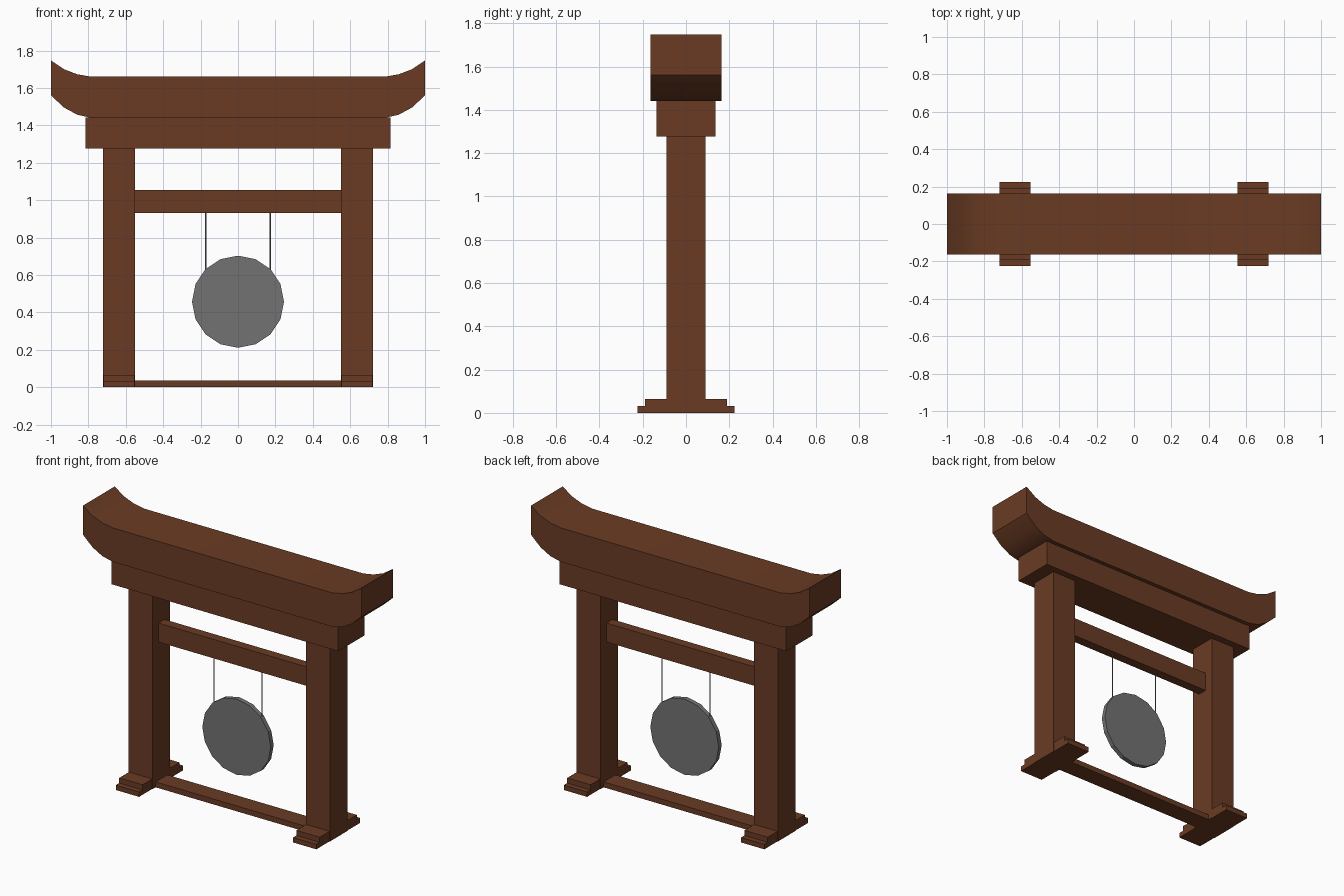
import bpy, bmesh, math
from mathutils import Matrix

if "Cube" in bpy.data.objects:
    bpy.data.objects.remove(bpy.data.objects["Cube"])


def material(name, rgb):
    m = bpy.data.materials.new(name)
    m.diffuse_color = (*rgb, 1)
    m.use_nodes = True
    m.node_tree.nodes["Principled BSDF"].inputs["Base Color"].default_value = m.diffuse_color
    return m


wood = material("brown wood", (0.144, 0.044, 0.017))
metal = material("grey metal", (0.17, 0.17, 0.17))


def finish(name, bm, mat):
    bmesh.ops.recalc_face_normals(bm, faces=bm.faces)
    me = bpy.data.meshes.new(name)
    bm.to_mesh(me)
    bm.free()
    me.materials.append(mat)
    ob = bpy.data.objects.new(name, me)
    bpy.context.collection.objects.link(ob)
    return ob


def box(name, x0, x1, half_y, z0, z1, mat=wood):
    bm = bmesh.new()
    bmesh.ops.create_cube(bm, size=1)
    bmesh.ops.scale(bm, vec=(x1 - x0, 2 * half_y, z1 - z0), verts=bm.verts)
    bmesh.ops.translate(bm, vec=((x0 + x1) / 2, 0, (z0 + z1) / 2), verts=bm.verts)
    return finish(name, bm, mat)


def cylinder(name, radius, depth, sides, matrix, mat=metal):
    bm = bmesh.new()
    bmesh.ops.create_cone(bm, cap_ends=True, segments=sides, radius1=radius,
                          radius2=radius, depth=depth, matrix=matrix)
    return finish(name, bm, mat)


# curved top beam: half section mirrored, lofted as strips front to back
section = [(0.785, 1.44, 1.66), (0.86, 1.457, 1.673), (0.93, 1.495, 1.70), (1.0, 1.56, 1.747)]
stations = [(-x, b, t) for x, b, t in reversed(section)] + section
bm = bmesh.new()
rings = [[bm.verts.new(p) for p in ((x, -0.163, b), (x, 0.163, b), (x, 0.163, t), (x, -0.163, t))]
         for x, b, t in stations]
for a, c in zip(rings, rings[1:]):
    for i in range(4):
        j = (i + 1) % 4
        bm.faces.new((a[i], a[j], c[j], c[i]))
bm.faces.new(rings[0])
bm.faces.new(rings[-1])
roof = finish("curved_top_beam", bm, wood)
bpy.context.view_layer.objects.active = roof
roof.select_set(True)
bpy.ops.object.shade_smooth_by_angle(angle=math.radians(35))

# straight beams
box("under_beam", -0.815, 0.815, 0.136, 1.277, 1.442)
box("hanging_rail", -0.552, 0.552, 0.031, 0.932, 1.055)
box("ground_rail", -0.552, 0.552, 0.06, 0.0, 0.035)

# posts, stepped feet and gong cords on both sides
for side, s in (("left", -1), ("right", 1)):
    def pair(name, lo, hi, half_y, z0, z1):
        a, b = sorted((s * lo, s * hi))
        box(f"{side}_{name}", a, b, half_y, z0, z1)
    pair("post", 0.55, 0.723, 0.09, 0.0, 1.28)
    pair("lower_foot", 0.553, 0.72, 0.225, 0.0, 0.032)
    pair("upper_foot", 0.553, 0.72, 0.19, 0.032, 0.065)
    cylinder(f"{side}_cord", 0.004, 0.32, 6, Matrix.Translation((s * 0.172, 0, 0.778)))

# sixteen-sided gong disc
cylinder("gong", 0.246, 0.03, 16,
         Matrix.Translation((0, 0, 0.457)) @ Matrix.Rotation(math.pi / 2, 4, 'X'))
